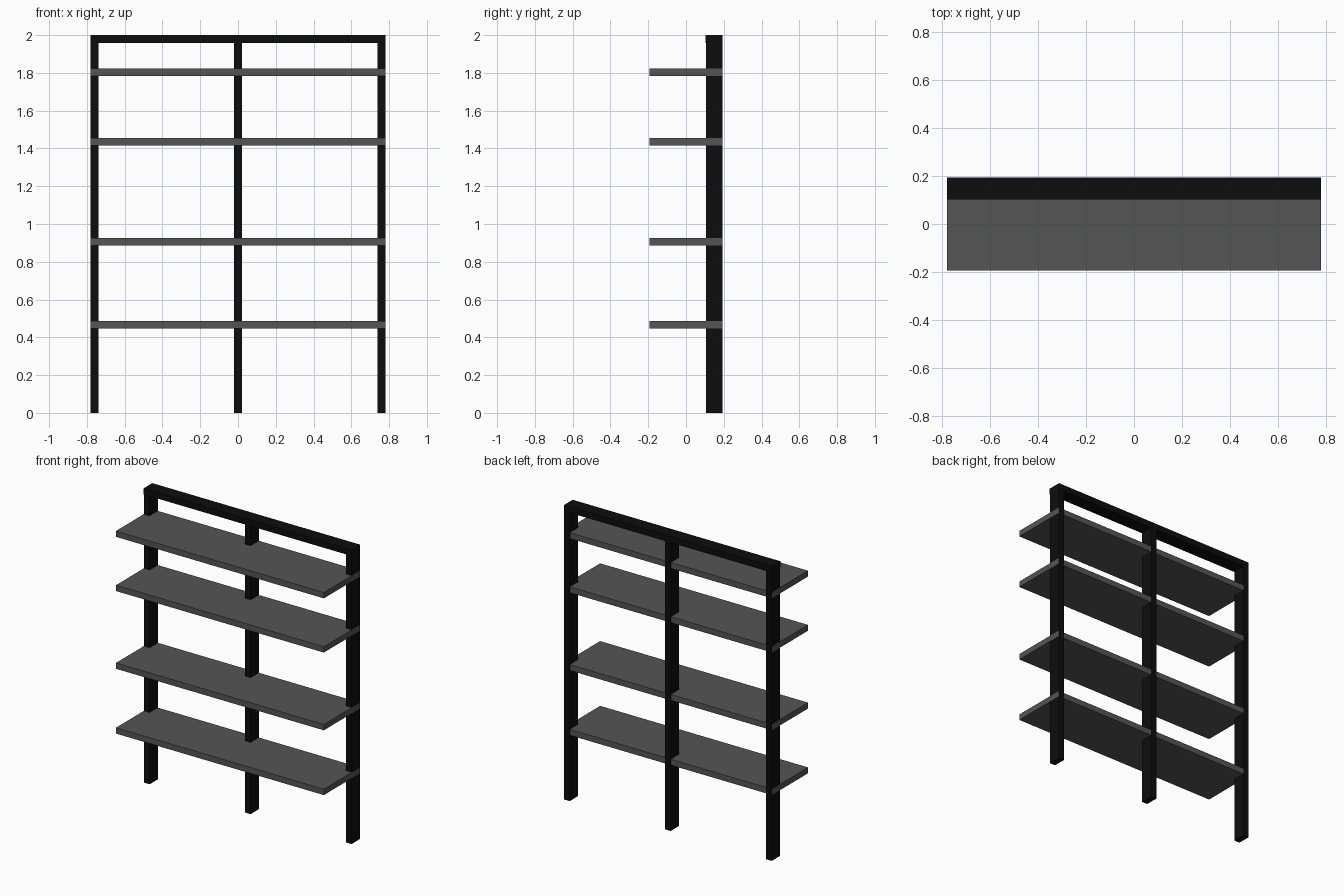
import bpy

if "Cube" in bpy.data.objects:
    bpy.data.objects.remove(bpy.data.objects["Cube"])


def material(name, value):
    m = bpy.data.materials.new(name)
    m.diffuse_color = (value, value, value, 1)
    m.use_nodes = True
    m.node_tree.nodes["Principled BSDF"].inputs["Base Color"].default_value = m.diffuse_color
    return m


def box(name, x, y, z, mat):
    """Box from (min, max) ranges on each axis."""
    bpy.ops.mesh.primitive_cube_add(
        size=1, location=[(a + b) / 2 for a, b in (x, y, z)])
    ob = bpy.context.object
    ob.name = name
    ob.scale = [b - a for a, b in (x, y, z)]
    bpy.ops.object.transform_apply(location=False, rotation=False, scale=True)
    ob.data.materials.append(mat)
    return ob


black = material("black_frame", 0.004)
grey = material("dark_grey_shelf", 0.09)

HALF_W, BAR = 0.78, 0.042
BACK = 0.194

# Three upright posts, stopping under the top rail
for side, cx in (("left", -HALF_W + BAR / 2), ("middle", 0), ("right", HALF_W - BAR / 2)):
    box(side + "_post", (cx - BAR / 2, cx + BAR / 2), (0.105, BACK), (0, 2 - BAR), black)

# Top rail joining the posts
box("top_rail", (-HALF_W, HALF_W), (0.102, BACK), (2 - BAR, 2), black)

# Four shelves; ends just proud of the posts, back edge just inside them
for i, z in enumerate((0.467, 0.907, 1.435, 1.803), 1):
    box(f"shelf_{i}", (-HALF_W - 0.001, HALF_W + 0.001), (-BACK, BACK - 0.001),
        (z - 0.02, z + 0.02), grey)
